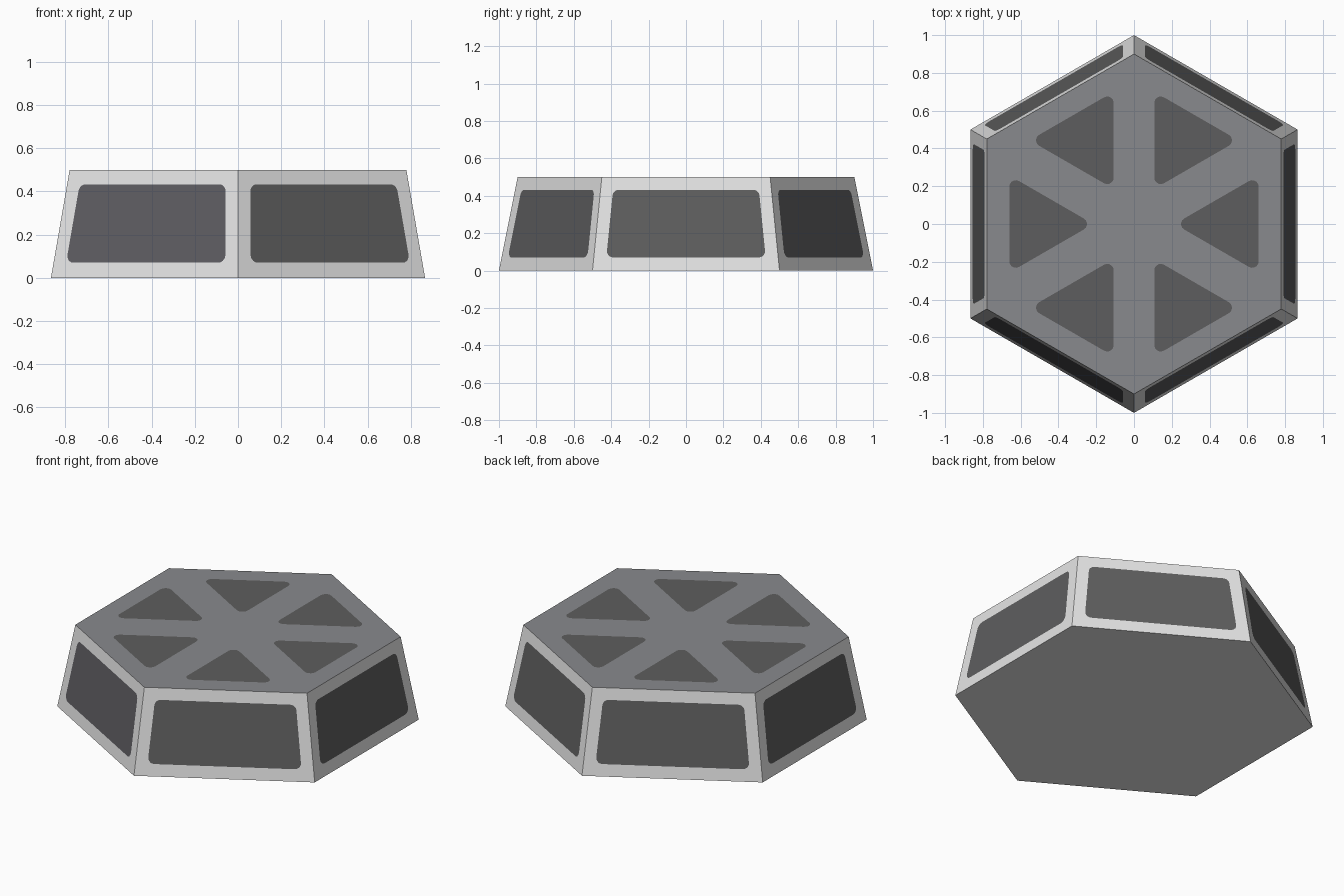
import bpy, bmesh
from math import radians, sin, cos, tan, pi
from mathutils import Vector, Matrix

if "Cube" in bpy.data.objects:
    bpy.data.objects.remove(bpy.data.objects["Cube"])

def material(name, rgb):
    m = bpy.data.materials.new(name)
    m.diffuse_color = (*rgb, 1)
    m.use_nodes = True
    m.node_tree.nodes["Principled BSDF"].inputs["Base Color"].default_value = m.diffuse_color
    return m

mats = [material("light grey frame", (0.78, 0.78, 0.78)),
        material("dark grey panel", (0.111, 0.111, 0.112)),
        material("mid grey top", (0.25, 0.255, 0.267)),
        material("cool dark grey panel", (0.111, 0.108, 0.122))]
FRAME, PANEL, TOP, COOL = range(4)

R_BASE, R_TOP, H = 1.0, 0.9, 0.5
APO = cos(radians(30))

def rounded(points, r, steps=5):
    """Round the corners of a convex counter-clockwise 2D outline."""
    out = []
    for i, p in enumerate(points):
        p = Vector(p)
        a = (Vector(points[i - 1]) - p).normalized()
        b = (Vector(points[(i + 1) % len(points)]) - p).normalized()
        half = a.angle(b) / 2
        centre = p + (a + b).normalized() * r / sin(half)
        start = Vector((-a.y, a.x))
        if start.dot(centre - p) > 0:
            start = -start
        sweep = pi - 2 * half
        for k in range(steps + 1):
            t = sweep * k / steps
            out.append(centre + r * Vector((start.x * cos(t) - start.y * sin(t),
                                            start.x * sin(t) + start.y * cos(t))))
    return out

def inlaid_face(bm, outer, holes, surround, inlay, normal):
    """Fill an outline around inlays, then fill the inlays."""
    edges = []
    loops = [[bm.verts.new(p) for p in loop] for loop in [outer] + holes]
    for vs in loops:
        edges += [bm.edges.new((vs[i - 1], vs[i])) for i in range(len(vs))]
    res = bmesh.ops.triangle_fill(bm, edges=edges, use_beauty=True, normal=normal)
    for g in res["geom"]:
        if isinstance(g, bmesh.types.BMFace):
            g.material_index = surround
    for vs in loops[1:]:
        bm.faces.new(vs).material_index = inlay

bm = bmesh.new()
turns = [Matrix.Rotation(radians(60 * i), 3, 'Z') for i in range(6)]

# Six sloping sides, each with a rounded trapezoid panel
def on_side(y, z):
    return Vector((APO * (R_BASE + (R_TOP - R_BASE) * z / H), y, z))

side = [(-0.5 * R_BASE, 0), (0.5 * R_BASE, 0), (0.5 * R_TOP, H), (-0.5 * R_TOP, H)]
panel = rounded([(-0.426, 0.07), (0.426, 0.07), (0.39, 0.432), (-0.39, 0.432)], 0.034)
slope = Vector((H, 0, APO * (R_BASE - R_TOP))).normalized()
for i, m in enumerate(turns):
    inlaid_face(bm, [m @ on_side(*p) for p in side],
                [[m @ on_side(*p) for p in panel]],
                FRAME, COOL if i == 4 else PANEL, m @ slope)

# Top with six rounded triangles pointing at the centre
tip, base = 0.215, 0.66
half = (base - tip) * tan(radians(30))
tri = rounded([(tip, 0), (base, -half), (base, half)], 0.034)
rim = [m @ Vector((APO * R_TOP, 0.5 * R_TOP, H)) for m in turns]
inlaid_face(bm, rim, [[m @ Vector((p.x, p.y, H)) for p in tri] for m in turns],
            TOP, PANEL, Vector((0, 0, 1)))

# Plain light underside
foot = [bm.verts.new(m @ Vector((APO * R_BASE, 0.5 * R_BASE, 0))) for m in turns]
bm.faces.new(foot[::-1]).material_index = FRAME

bmesh.ops.remove_doubles(bm, verts=bm.verts[:], dist=1e-4)
bmesh.ops.recalc_face_normals(bm, faces=bm.faces[:])
me = bpy.data.meshes.new("hexagonal_platform")
bm.to_mesh(me)
bm.free()
for m in mats:
    me.materials.append(m)
ob = bpy.data.objects.new("hexagonal_platform", me)
bpy.context.collection.objects.link(ob)
